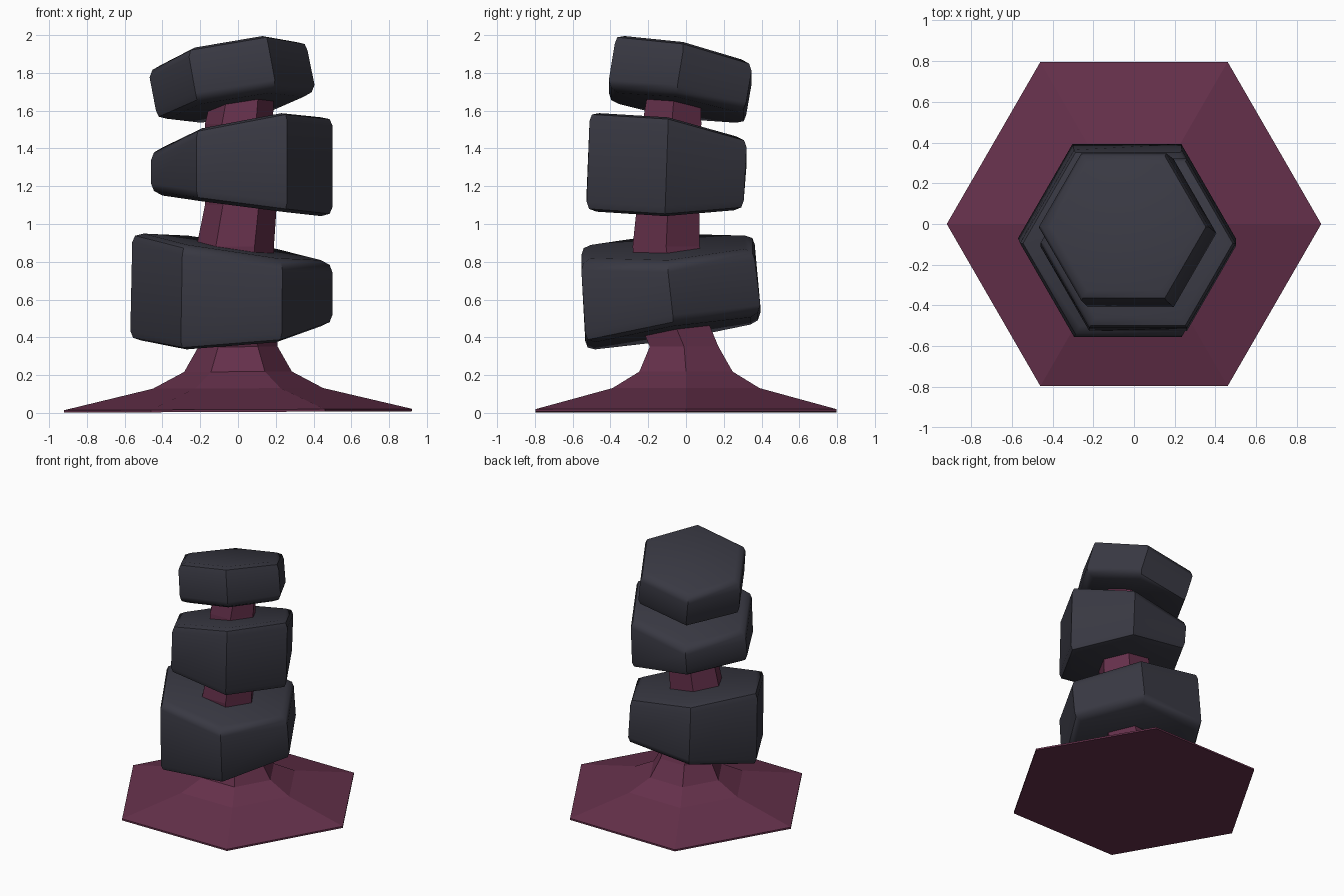
import bpy
import bmesh
from math import cos, sin, pi, radians

cube = bpy.data.objects.get("Cube")
if cube:
    bpy.data.objects.remove(cube, do_unlink=True)


def make_material(name, color):
    mat = bpy.data.materials.new(name)
    mat.use_nodes = True
    mat.diffuse_color = color
    bsdf = mat.node_tree.nodes["Principled BSDF"]
    bsdf.inputs["Base Color"].default_value = color
    bsdf.inputs["Roughness"].default_value = 0.8
    return mat


plum = make_material("plum", (0.13, 0.03, 0.07, 1))
charcoal = make_material("charcoal", (0.04, 0.04, 0.055, 1))


def hexagon(cx, cy, radius, plane):
    """Six corners around a centre, lying on the plane (height, x slope, y slope)."""
    z, sx, sy = plane
    ring = []
    for i in range(6):
        x = cx + radius * cos(i * pi / 3)
        y = cy + radius * sin(i * pi / 3)
        ring.append((x, y, z + sx * x + sy * y))
    return ring


def loft(name, rings, mat):
    """Skin a stack of hexagons from bottom to top and cap both ends."""
    bm = bmesh.new()
    loops = [[bm.verts.new(p) for p in ring] for ring in rings]
    for low, high in zip(loops, loops[1:]):
        for i in range(6):
            j = (i + 1) % 6
            bm.faces.new((low[i], low[j], high[j], high[i]))
    bm.faces.new(loops[0][::-1])
    bm.faces.new(loops[-1])
    mesh = bpy.data.meshes.new(name)
    bm.to_mesh(mesh)
    bm.free()
    mesh.materials.append(mat)
    obj = bpy.data.objects.new(name, mesh)
    bpy.context.collection.objects.link(obj)
    return obj


# Rounded rim of each block: (inset, distance from the cap plane)
RIM = [(0.0, 0.055), (0.015, 0.018), (0.06, 0.0)]


def block(name, bottom, top):
    """Tilted hexagonal block; each end is (cx, cy, radius, plane)."""
    rings = []
    for (cx, cy, r, (z, sx, sy)), rim, sign in ((bottom, RIM[::-1], 1), (top, RIM, -1)):
        for inset, offset in rim:
            rings.append(hexagon(cx, cy, r - inset, (z + sign * offset, sx, sy)))
    obj = loft(name, rings, charcoal)
    bpy.ops.object.select_all(action="DESELECT")
    obj.select_set(True)
    bpy.context.view_layer.objects.active = obj
    bpy.ops.object.shade_smooth_by_angle(angle=radians(45))


# Flared foot and winding stem: (cx, cy, radius, height)
stem = [
    (0, 0, 0.92, 0.005), (0, 0, 0.92, 0.018), (0, 0, 0.45, 0.13),
    (0, 0, 0.285, 0.218), (0, -0.01, 0.21, 0.35), (-0.01, -0.06, 0.21, 0.47),
    (-0.015, -0.105, 0.205, 0.88), (0.015, -0.095, 0.19, 1.1),
    (0.005, -0.075, 0.18, 1.53), (0.03, -0.06, 0.16, 1.72),
]
loft("stem", [hexagon(x, y, r, (z, 0.004, 0)) for x, y, r, z in stem], plum)

# Three stacked blocks
block("lower_block",
      (-0.035, -0.07, 0.535, (0.435, 0.08, 0.16)),
      (-0.03, -0.095, 0.53, (0.88, -0.15, 0.06)))
block("middle_block",
      (0.02, -0.11, 0.48, (1.1, -0.13, 0.01)),
      (0.02, -0.095, 0.48, (1.465, 0.19, -0.17)))
block("upper_block",
      (-0.015, -0.045, 0.42, (1.61, 0.16, -0.16)),
      (-0.05, -0.015, 0.418, (1.908, 0.17, -0.2)))
